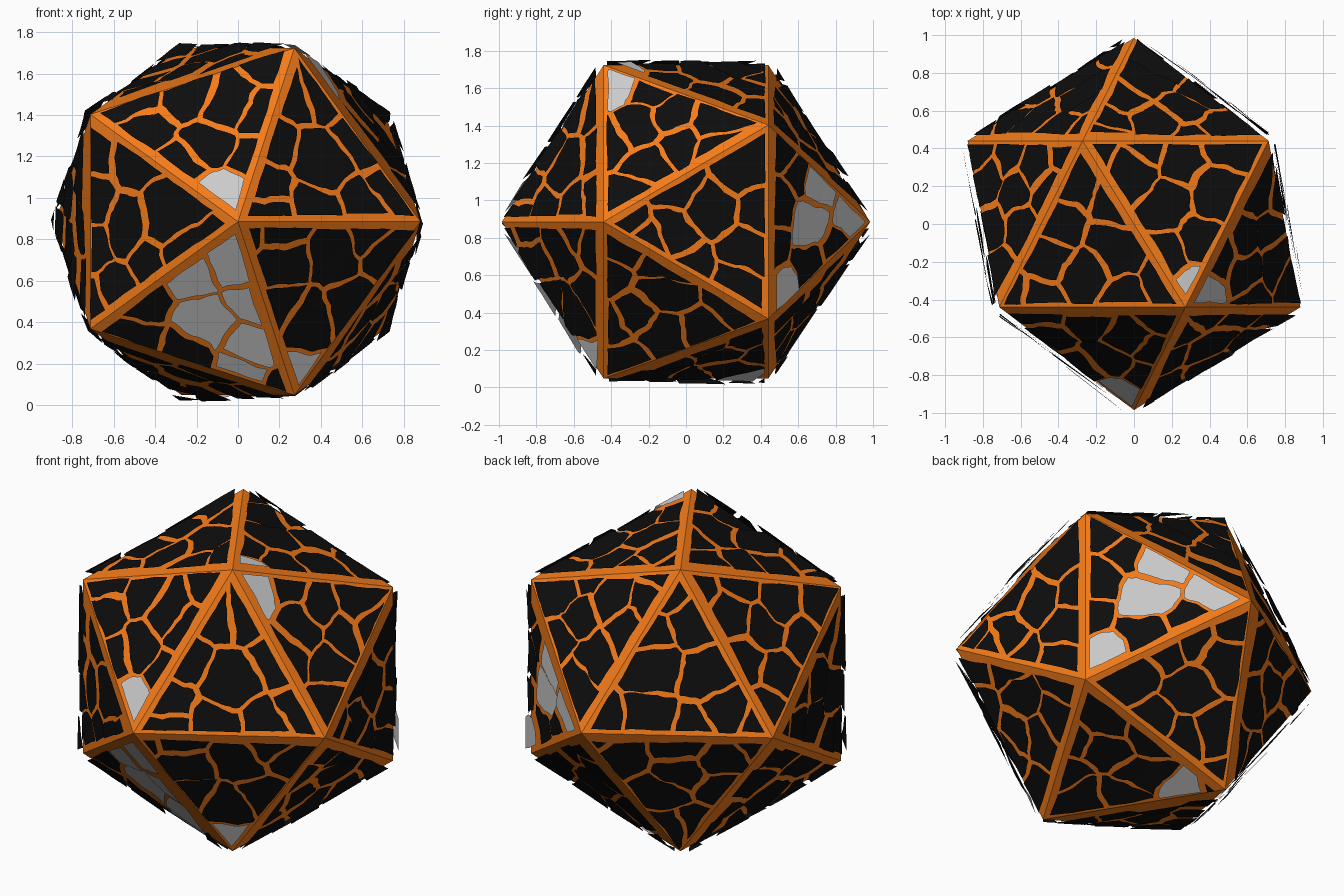
import bpy, bmesh, random
from math import sin, cos, radians
from mathutils import Vector, noise

if "Cube" in bpy.data.objects:
    bpy.data.objects.remove(bpy.data.objects["Cube"])

random.seed(7)
CENTRE = Vector((0, 0, 0.885))
R = 0.985


def material(name, rgb):
    m = bpy.data.materials.new(name)
    m.diffuse_color = (*rgb, 1)
    m.use_nodes = True
    m.node_tree.nodes["Principled BSDF"].inputs["Base Color"].default_value = m.diffuse_color
    return m


def make_object(name, bm, mat=None):
    me = bpy.data.meshes.new(name)
    bm.to_mesh(me)
    bm.free()
    ob = bpy.data.objects.new(name, me)
    bpy.context.collection.objects.link(ob)
    if mat:
        me.materials.append(mat)
    return ob


def clip(poly, normal, limit):
    """Keep the part of a 2D polygon where p . normal <= limit."""
    out = []
    for a, b in zip(poly, poly[1:] + poly[:1]):
        da, db = a.dot(normal) - limit, b.dot(normal) - limit
        if da <= 0:
            out.append(a)
        if da * db < 0:
            out.append(a.lerp(b, da / (da - db)))
    return out


def subdivide(poly, step):
    out = []
    for a, b in zip(poly, poly[1:] + poly[:1]):
        n = max(1, round((b - a).length / step))
        out += [a.lerp(b, i / n) for i in range(n)]
    return out


# Molten core: icosahedron with its five-fold axis along y
core = bmesh.new()
for side in (-1, 1):
    core.verts.new(CENTRE + Vector((0, side * R, 0)))
    for k in range(5):
        a = radians(72 * k + (36 if side > 0 else 0))
        core.verts.new(CENTRE + R * Vector((cos(a) * 0.8944, side * 0.4472, sin(a) * 0.8944)))
bmesh.ops.convex_hull(core, input=core.verts[:])
bmesh.ops.recalc_face_normals(core, faces=core.faces[:])
triangles = [([v.co.copy() for v in f.verts], f.normal.copy()) for f in core.faces]
make_object("molten_core", core, material("orange", (0.9, 0.2, 0.01)))

# Centres of the grey plates
grey_points = [Vector(p) for p in (
    (-0.23, -0.75, 0.64), (0.0, -0.85, 0.70), (-0.13, -0.62, 0.42),
    (0.10, -0.73, 0.50), (0.10, -0.58, 0.30), (0.05, -0.47, 0.16),
    (0.27, -0.49, 0.16), (-0.08, -0.88, 1.00), (0.29, -0.35, 1.70),
    (0.38, -0.36, 1.62), (0.40, 0.68, 1.10), (0.45, 0.64, 0.88),
    (0.16, 0.86, 0.90), (0.63, 0.50, 0.55), (-0.15, 0.28, 0.03))]

black, grey = bmesh.new(), bmesh.new()


def plates_on(tri, normal):
    mid = sum(tri, Vector()) / 3
    ux = (tri[1] - tri[0]).normalized()
    uy = normal.cross(ux)

    def flat(p):
        return Vector(((p - mid).dot(ux), (p - mid).dot(uy)))

    corners = [flat(p) for p in tri]
    inradius = (corners[0] + corners[1]).length / 2
    outs = [((corners[i] + corners[(i + 1) % 3]) / 2).normalized() for i in range(3)]

    # Crack cell seeds: the given grey ones first, then random ones
    seeds = [flat(p) for p in grey_points
             if max(triangles, key=lambda t: t[1].dot(p - CENTRE))[1] == normal]
    n_grey = len(seeds)
    for _ in range(300):
        a, b = sorted((random.random(), random.random()))
        s = corners[0] * a + corners[1] * (b - a) + corners[2] * (1 - b)
        if len(seeds) < 10 and all((s - q).length > 0.18 for q in seeds):
            seeds.append(s)

    for i, s in enumerate(seeds):
        poly = list(corners)
        for o in outs:
            poly = clip(poly, o, inradius - random.uniform(0.02, 0.034))
        for q in seeds:
            if q is not s:
                d = (q - s).normalized()
                poly = clip(poly, d, (s + q).dot(d) / 2 - random.uniform(0.009, 0.017))
        if len(poly) < 3:
            continue
        # Floating, slightly tilted sheet with a wavy outline
        lift = random.uniform(0.018, 0.04)
        tilt = Vector((random.uniform(-0.04, 0.04), random.uniform(-0.04, 0.04)))
        pivot = sum(poly, Vector((0, 0))) / len(poly)
        target = grey if i < n_grey else black
        verts = []
        for p in subdivide(poly, 0.025):
            w = mid + ux * p.x + uy * p.y
            edge = min(inradius - p.dot(o) for o in outs)
            wob = noise.noise_vector(w * 6) * 0.04 + noise.noise_vector(w * 19) * 0.012
            wob *= min(1, edge / 0.12)
            wob -= normal * wob.dot(normal)
            w += wob + normal * (lift + tilt.dot(p - pivot))
            verts.append(target.verts.new(w))
        f = target.faces.new(verts)
        f.normal_update()
        if f.normal.dot(normal) < 0:
            f.normal_flip()


for tri, normal in triangles:
    plates_on(tri, normal)

# Crust plates
for bm in (black, grey):
    bmesh.ops.triangulate(bm, faces=bm.faces[:])
    bmesh.ops.dissolve_limit(bm, angle_limit=0.01, verts=[], edges=bm.edges[:])
make_object("crust_plates", black, material("black", (0.004, 0.004, 0.004)))
make_object("bare_plates", grey)
